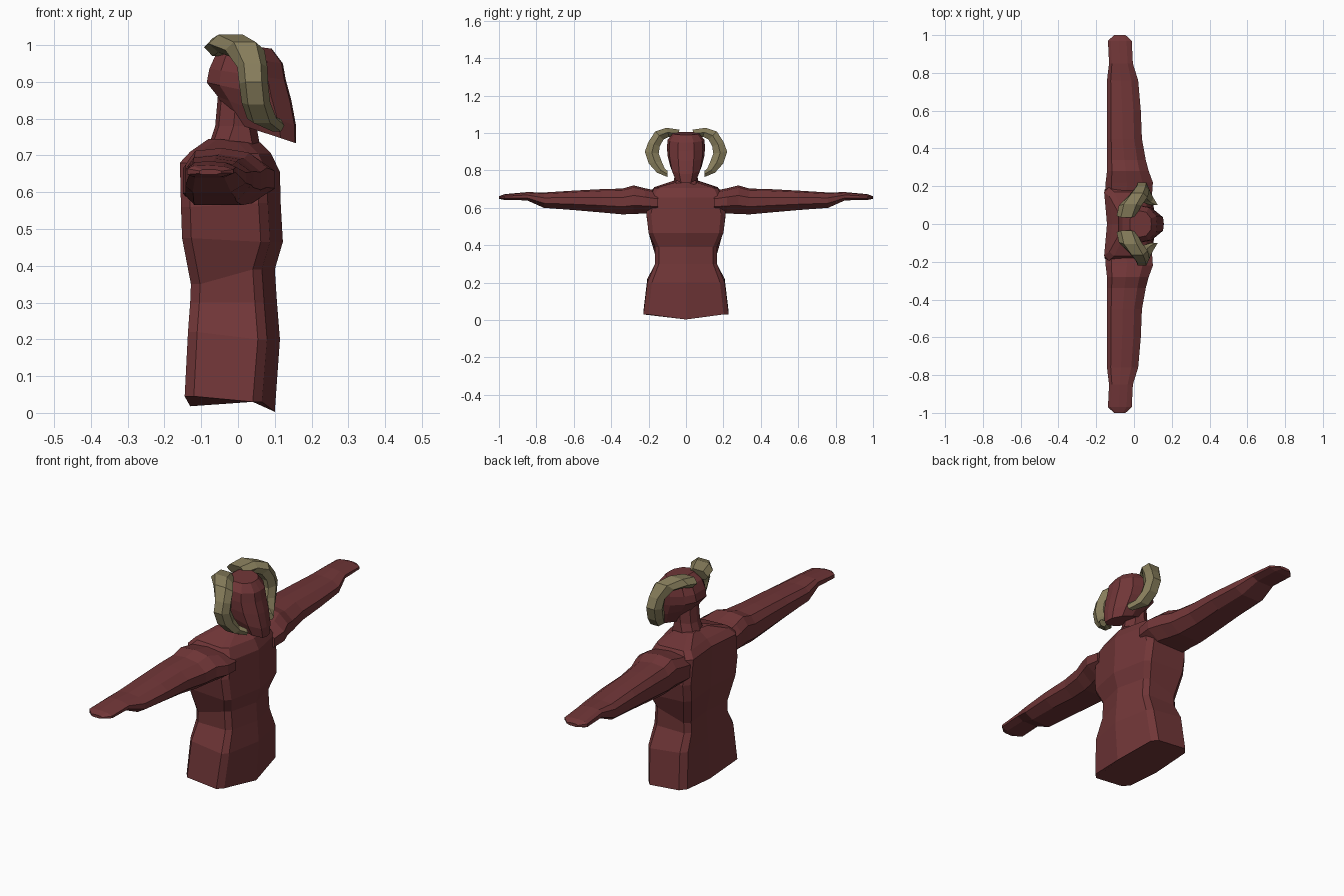
import bpy, bmesh


def material(name, color):
    m = bpy.data.materials.new(name)
    m.diffuse_color = (*color, 1)
    return m


SKIN = material("dark red skin", (0.165, 0.037, 0.039))
HORN = material("olive horn", (0.24, 0.205, 0.105))


def loft(name, rings, mat):
    """Skin a list of equal closed rings and cap both ends."""
    bm = bmesh.new()
    loops = [[bm.verts.new(p) for p in ring] for ring in rings]
    n = len(loops[0])
    for a, b in zip(loops, loops[1:]):
        for i in range(n):
            j = (i + 1) % n
            bm.faces.new((a[i], a[j], b[j], b[i]))
    bm.faces.new(loops[0][::-1])
    bm.faces.new(loops[-1])
    bmesh.ops.recalc_face_normals(bm, faces=bm.faces)
    me = bpy.data.meshes.new(name)
    bm.to_mesh(me)
    bm.free()
    me.materials.append(mat)
    ob = bpy.data.objects.new(name, me)
    bpy.context.collection.objects.link(ob)
    return ob


def mirrored(name, rings, mat):
    """Build the part on both sides of the body."""
    for side, s in (("left", 1), ("right", -1)):
        loft(f"{side}_{name}", [[(x, y * s, z) for x, y, z in r] for r in rings], mat)


def both_sides(half):
    """Complete a half ring whose first and last points lie on the centre line."""
    return half + [(x, -y, z) for x, y, z in half[-2:0:-1]]


# Torso: back x, front x, half width, back z, front z, drop of the centre line
def torso_ring(xb, xf, w, zb, zf, drop):
    return both_sides([
        (xf, 0, zf - drop), (xf - 0.035, w * 0.88, zf), (xf - 0.06, w, zf),
        (xb + 0.025, w, zb), (xb, w * 0.86, zb), (xb + 0.015, 0, zb - drop)])


loft("torso", [torso_ring(*r) for r in (
    (-0.145, 0.100, 0.228, 0.045, 0.030, 0.027),
    (-0.136, 0.114, 0.207, 0.220, 0.200, 0),
    (-0.130, 0.106, 0.165, 0.300, 0.300, 0),
    (-0.128, 0.100, 0.165, 0.350, 0.390, 0),
    (-0.152, 0.122, 0.200, 0.475, 0.465, 0),
    (-0.155, 0.116, 0.212, 0.560, 0.570, 0),
    (-0.158, 0.114, 0.195, 0.680, 0.655, 0),
    (-0.130, 0.090, 0.170, 0.710, 0.705, 0),
    (-0.080, 0.060, 0.065, 0.745, 0.735, 0))], SKIN)

# Neck
loft("neck", [both_sides([(xf, 0, z), (xf - 0.02, w * 0.8, z), (xb + 0.05, w, z),
                          (xb + 0.01, w * 0.6, z), (xb, 0, z)])
              for xb, xf, w, z in ((-0.080, 0.06, 0.068, 0.725),
                                   (-0.062, 0.05, 0.060, 0.780),
                                   (-0.054, 0.06, 0.060, 0.870))], SKIN)


# Head with jutting chin: back x, back z, front x, front z, half width
def head_ring(xb, zb, xf, zf, w):
    def at(t, y):
        return (xb + (xf - xb) * t, y, zb + (zf - zb) * t)
    return both_sides([at(1, 0), at(0.98, w * 0.42), at(0.76, w * 0.88),
                       at(0.45, w), at(0.15, w * 0.8), at(0, w * 0.4), at(0, 0)])


loft("head", [head_ring(*r) for r in (
    (-0.015, 0.790, 0.158, 0.733, 0.062),
    (-0.055, 0.860, 0.158, 0.780, 0.085),
    (-0.085, 0.898, 0.145, 0.850, 0.098),
    (-0.078, 0.935, 0.130, 0.905, 0.102),
    (-0.060, 0.975, 0.122, 0.950, 0.098),
    (-0.020, 1.005, 0.092, 0.990, 0.070))], SKIN)


# Arms with flat hands: y, back x, front x, bottom z, top z
def arm_ring(y, x0, x1, z0, z1):
    w, h = x1 - x0, z1 - z0
    return [(x0 + w * u, y, z0 + h * v) for u, v in (
        (0.12, 0), (0.75, 0), (1, 0.3), (1, 0.65), (0.78, 0.92),
        (0.45, 1), (0.12, 0.95), (0, 0.7), (0, 0.2))]


mirrored("arm", [arm_ring(*r) for r in (
    (0.150, -0.150, 0.095, 0.570, 0.690),
    (0.220, -0.150, 0.100, 0.570, 0.705),
    (0.280, -0.143, 0.078, 0.567, 0.720),
    (0.340, -0.143, 0.062, 0.565, 0.703),
    (0.450, -0.143, 0.042, 0.575, 0.700),
    (0.600, -0.143, 0.036, 0.588, 0.692),
    (0.760, -0.143, 0.022, 0.600, 0.682),
    (0.850, -0.132, -0.006, 0.640, 0.684),
    (0.970, -0.138, -0.012, 0.642, 0.673),
    (1.000, -0.105, -0.045, 0.648, 0.662))], SKIN)


# Curled horns: inner y, inner z, outer y, outer z, back x, front x
def horn_ring(yi, zi, yo, zo, x0, x1):
    e = (x1 - x0) * 0.22
    ym, zm = (yi + yo) / 2, (zi + zo) / 2
    return [(x0 + e, yo, zo), (x1 - e, yo, zo), (x1, ym, zm),
            (x1 - e, yi, zi), (x0 + e, yi, zi), (x0, ym, zm)]


mirrored("horn", [horn_ring(*r) for r in (
    (0.050, 0.970, 0.035, 1.018, -0.092, 0.010),
    (0.090, 0.980, 0.105, 1.028, -0.080, 0.040),
    (0.120, 0.965, 0.165, 1.008, -0.035, 0.072),
    (0.140, 0.930, 0.202, 0.950, -0.002, 0.080),
    (0.146, 0.890, 0.220, 0.900, 0.003, 0.082),
    (0.130, 0.848, 0.200, 0.838, 0.010, 0.088),
    (0.115, 0.812, 0.155, 0.788, 0.025, 0.105),
    (0.100, 0.798, 0.100, 0.765, 0.085, 0.126))], HORN)
